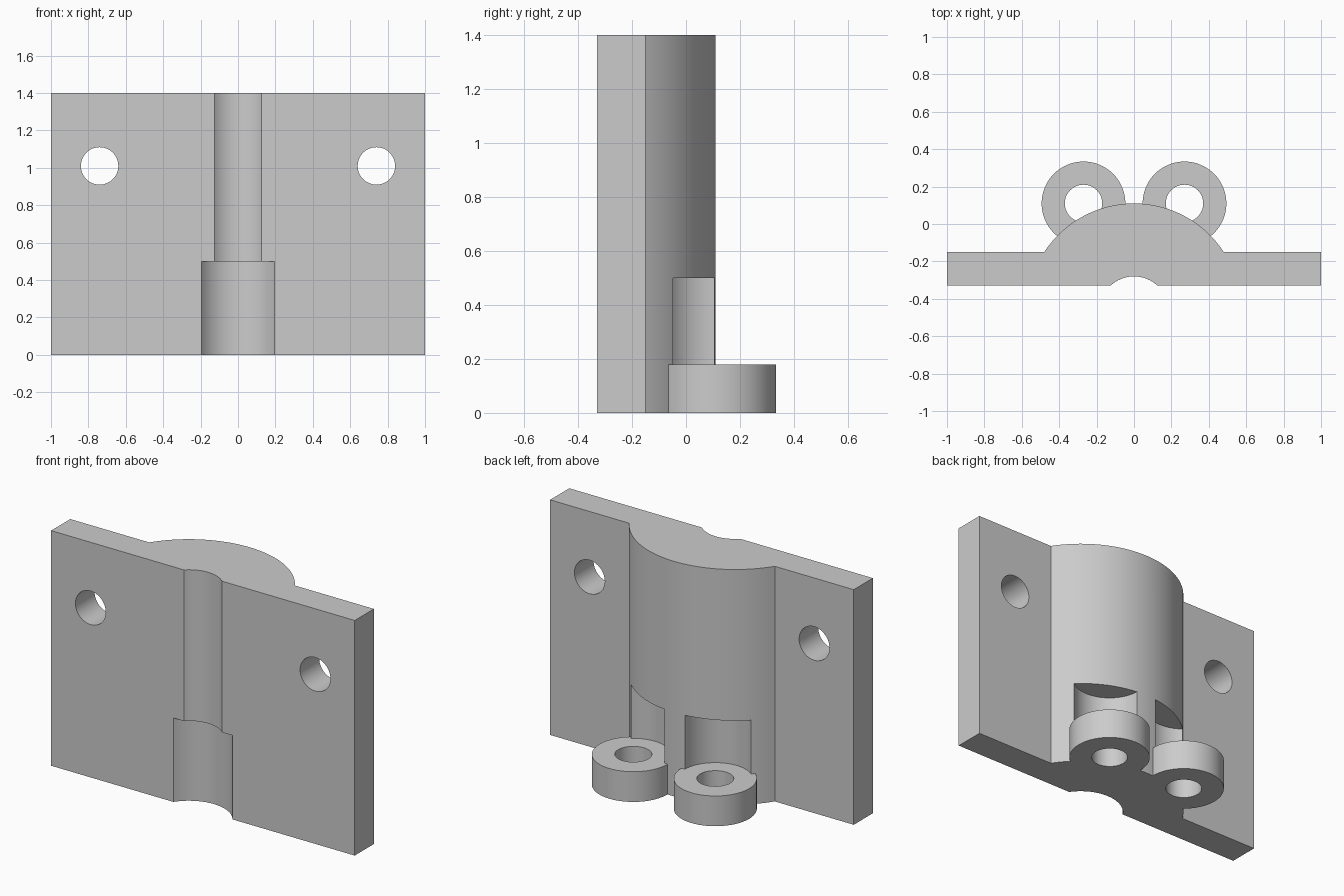
import bpy, bmesh, math
from mathutils import Matrix

if "Cube" in bpy.data.objects:
    bpy.data.objects.remove(bpy.data.objects["Cube"])

AXIS_Y = -0.463           # shared centre of the bulge and the front channel
EYE_X, EYE_Y = 0.27, 0.11  # centre of each ring lug

grey = bpy.data.materials.new("plain_grey")
grey.diffuse_color = (0.6, 0.6, 0.6, 1)
grey.use_nodes = True
grey.node_tree.nodes["Principled BSDF"].inputs["Base Color"].default_value = grey.diffuse_color


def finish(name, bm):
    bmesh.ops.recalc_face_normals(bm, faces=bm.faces)
    mesh = bpy.data.meshes.new(name)
    bm.to_mesh(mesh)
    bm.free()
    mesh.materials.append(grey)
    obj = bpy.data.objects.new(name, mesh)
    bpy.context.collection.objects.link(obj)
    return obj


def prism(name, points, height):
    bm = bmesh.new()
    face = bm.faces.new([bm.verts.new((x, y, 0)) for x, y in points])
    ext = bmesh.ops.extrude_face_region(bm, geom=[face])
    bmesh.ops.translate(bm, vec=(0, 0, height),
                        verts=[v for v in ext["geom"] if isinstance(v, bmesh.types.BMVert)])
    return finish(name, bm)


def cylinder(name, x, y, z0, z1, r, along_y=False):
    bm = bmesh.new()
    rot = Matrix.Rotation(math.pi / 2, 4, 'X') if along_y else Matrix()
    bmesh.ops.create_cone(bm, cap_ends=True, segments=64, radius1=r, radius2=r, depth=z1 - z0,
                          matrix=Matrix.Translation((x, y, (z0 + z1) / 2)) @ rot)
    return finish(name, bm)


def combine(target, tool, operation):
    mod = target.modifiers.new(operation.lower(), 'BOOLEAN')
    mod.operation, mod.solver, mod.object = operation, 'EXACT', tool
    bpy.context.view_layer.objects.active = target
    bpy.ops.object.modifier_apply(modifier=mod.name)
    bpy.data.objects.remove(tool)


# Flat plate with the rounded bulge on its back
R = 0.573
half = math.acos((-0.15 - AXIS_Y) / R)
N = 48
arc = [(R * math.sin(half - 2 * half * i / N), AXIS_Y + R * math.cos(half - 2 * half * i / N))
       for i in range(N + 1)]
outline = [(-1, -0.33), (1, -0.33), (1, -0.15)] + arc + [(-1, -0.15)]
bracket = prism("bracket", outline, 1.4)

# Stepped round channel down the front
combine(bracket, cylinder("narrow_channel", 0, AXIS_Y, -0.1, 1.5, 0.183), 'DIFFERENCE')
combine(bracket, cylinder("wide_channel", 0, AXIS_Y, -0.1, 0.5, 0.236), 'DIFFERENCE')

for side in (-1, 1):
    x = side * EYE_X
    # Screw hole through the plate
    hole = cylinder("screw_hole", side * 0.74, -0.24, 0.61, 1.41, 0.1, along_y=True)
    combine(bracket, hole, 'DIFFERENCE')
    # Clearance pocket, ring lug, then its bore
    combine(bracket, cylinder("pocket", x, EYE_Y, 0.08, 0.5, 0.202), 'DIFFERENCE')
    combine(bracket, cylinder("ring_lug", x, EYE_Y, 0, 0.18, 0.224), 'UNION')
    combine(bracket, cylinder("ring_bore", x, EYE_Y, -0.1, 0.3, 0.1), 'DIFFERENCE')

bpy.ops.object.select_all(action='DESELECT')
bracket.select_set(True)
bpy.context.view_layer.objects.active = bracket
bpy.ops.object.shade_smooth_by_angle(angle=math.radians(30))
